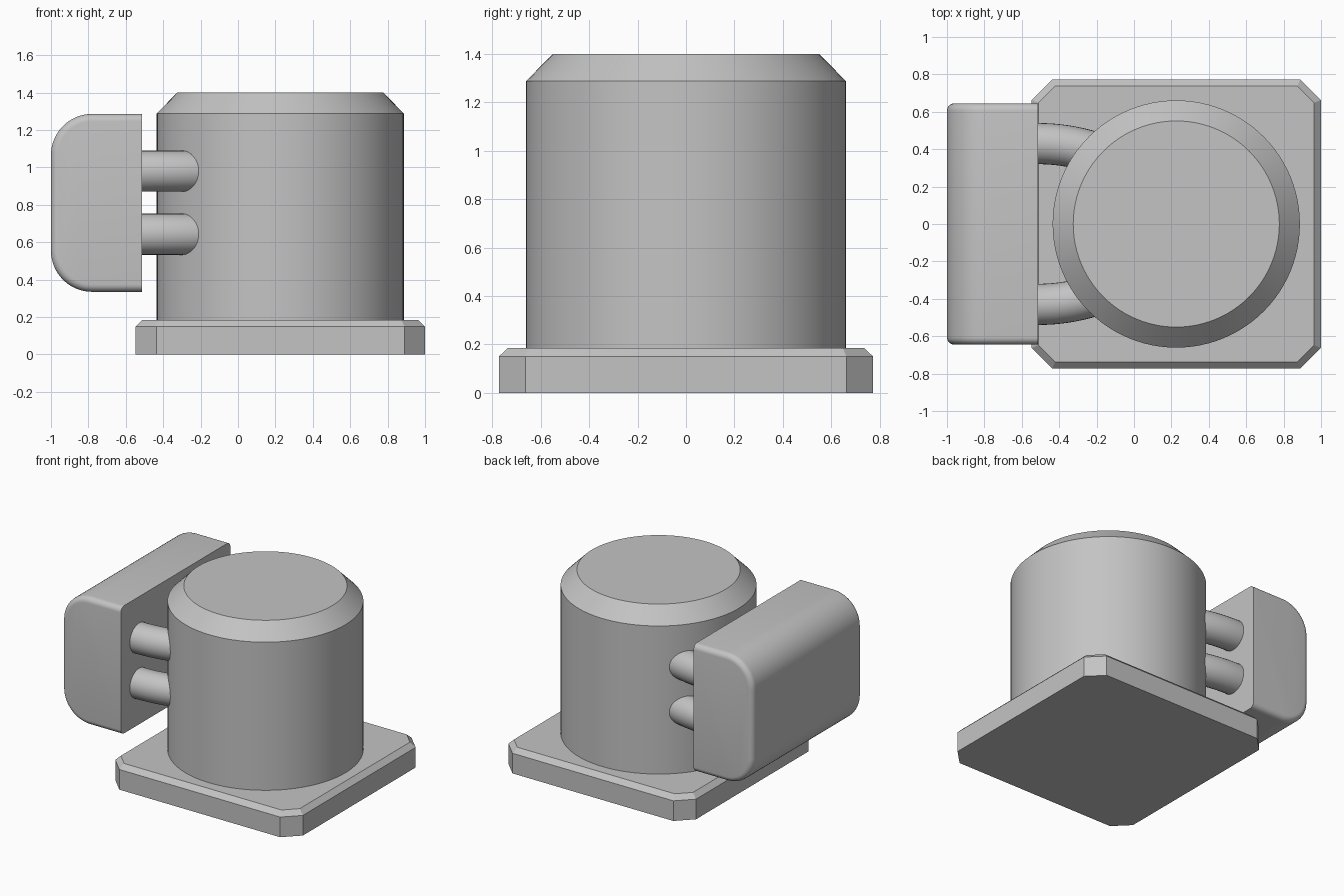
import bpy, bmesh
from math import sin, cos, pi, sqrt, radians

default = bpy.data.objects.get("Cube")
if default:
    bpy.data.objects.remove(default)

grey = bpy.data.materials.new("plain grey")
grey.use_nodes = True
colour = (0.55, 0.55, 0.55, 1)
grey.diffuse_color = colour
grey.node_tree.nodes["Principled BSDF"].inputs["Base Color"].default_value = colour


def loft(name, rings, smooth=True):
    """Join equal-length closed rings into a capped solid."""
    bm = bmesh.new()
    loops = [[bm.verts.new(p) for p in ring] for ring in rings]
    n = len(loops[0])
    for a, b in zip(loops, loops[1:]):
        for i in range(n):
            j = (i + 1) % n
            bm.faces.new((a[i], a[j], b[j], b[i]))
    bm.faces.new(loops[0][::-1])
    bm.faces.new(loops[-1])
    bmesh.ops.recalc_face_normals(bm, faces=bm.faces)
    mesh = bpy.data.meshes.new(name)
    bm.to_mesh(mesh)
    bm.free()
    mesh.materials.append(grey)
    obj = bpy.data.objects.new(name, mesh)
    bpy.context.collection.objects.link(obj)
    if smooth:
        bpy.ops.object.select_all(action='DESELECT')
        obj.select_set(True)
        bpy.context.view_layer.objects.active = obj
        bpy.ops.object.shade_smooth_by_angle(angle=radians(25))
    return obj


AXIS_X = 0.226


# Base plate: square with cut corners and a chamfered top rim
def octagon(inset, z):
    h = 0.773 - inset
    c = h - 0.11 + inset * (2 - sqrt(2))
    pts = [(h, -c), (h, c), (c, h), (-c, h), (-h, c), (-h, -c), (-c, -h), (c, -h)]
    return [(AXIS_X + x, y, z) for x, y in pts]


loft("base_plate", [octagon(0, 0), octagon(0, 0.15), octagon(0.036, 0.185)], smooth=False)


# Main drum with a chamfered top
def circle(r, z, n=96):
    return [(AXIS_X + r * cos(2 * pi * i / n), r * sin(2 * pi * i / n), z) for i in range(n)]


loft("drum", [circle(0.661, 0.18), circle(0.661, 1.288), circle(0.551, 1.4)])


# Side box: rounded outer corners, small fillet round both ends, flat inner face
def box_profile(inset, y, steps=16):
    r = 0.22 - inset
    cx = -0.78
    pts = [(-0.514, y, 0.335 + inset)]
    for cz, start in ((0.555, 1.5 * pi), (1.066, pi)):
        for i in range(steps + 1):
            a = start - 0.5 * pi * i / steps
            pts.append((cx + r * cos(a), y, cz + r * sin(a)))
    pts.append((-0.514, y, 1.286 - inset))
    return pts


FILLET, HALF, STEPS = 0.04, 0.645, 6
end = [(FILLET * (1 - cos(a)), HALF - FILLET + FILLET * sin(a))
       for a in (0.5 * pi * i / STEPS for i in range(STEPS + 1))]
loft("side_box", [box_profile(d, -y) for d, y in reversed(end)] +
     [box_profile(d, y) for d, y in end])


# Four pipes curving inward from the box into the drum
def pipe(name, side, z, r=0.11, bend=1.0, n=32):
    rings = []
    for k in range(13):
        t = 0.45 * k / 12
        ring = []
        for i in range(n):
            a = 2 * pi * i / n
            rad = bend + r * cos(a)
            ring.append((-0.516 + rad * sin(t),
                         side * (0.43 - bend + rad * cos(t)), z + r * sin(a)))
        rings.append(ring)
    loft(name, rings)


for level, z in (("lower", 0.643), ("upper", 0.98)):
    for where, side in (("front", -1), ("back", 1)):
        pipe(f"{level}_{where}_pipe", side, z)
